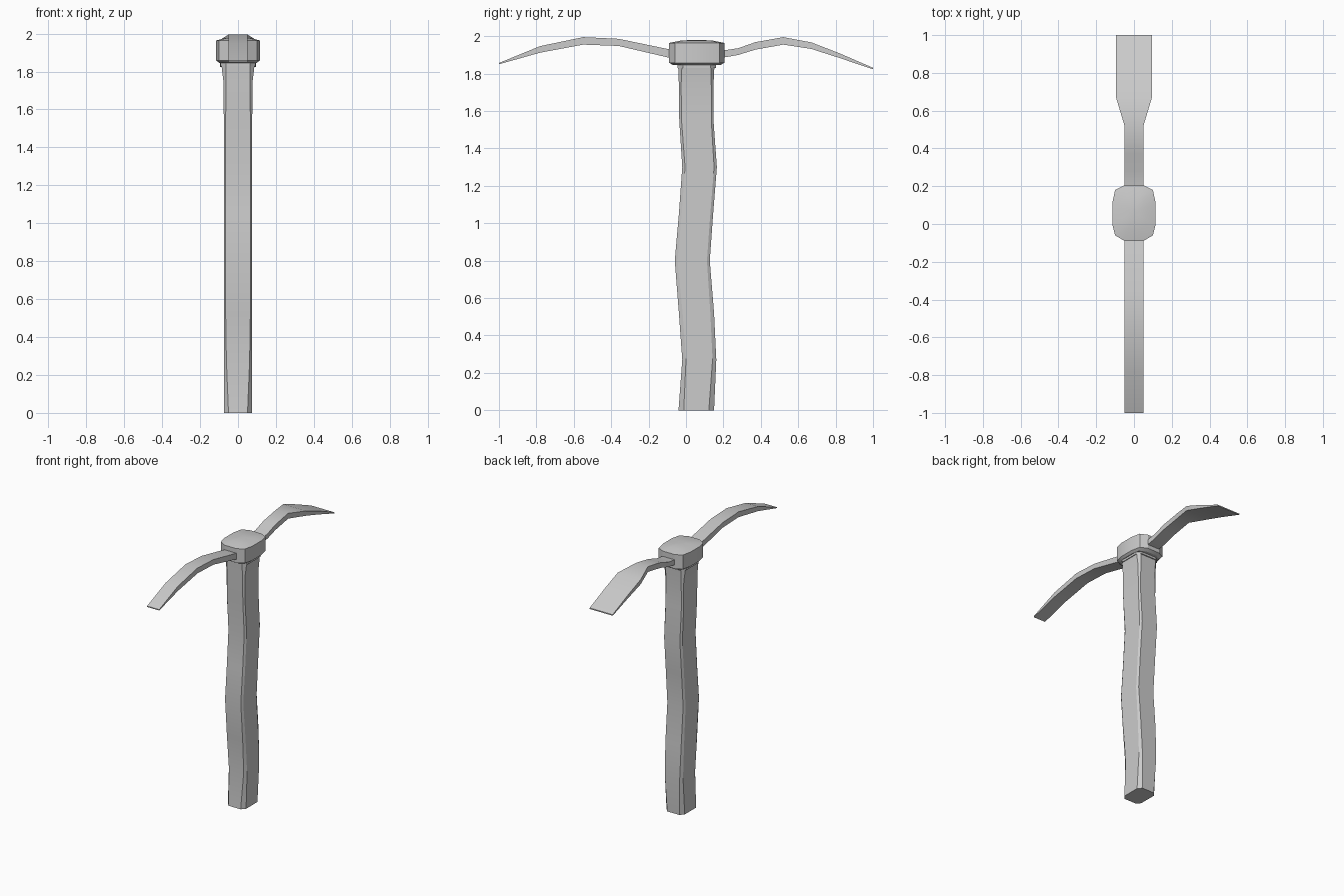
import bpy, bmesh, math

if "Cube" in bpy.data.objects:
    bpy.data.objects.remove(bpy.data.objects["Cube"])


def finish(name, bm, angle):
    bmesh.ops.recalc_face_normals(bm, faces=bm.faces)
    mesh = bpy.data.meshes.new(name)
    bm.to_mesh(mesh)
    bm.free()
    ob = bpy.data.objects.new(name, mesh)
    bpy.context.collection.objects.link(ob)
    bpy.ops.object.select_all(action='DESELECT')
    ob.select_set(True)
    bpy.context.view_layer.objects.active = ob
    bpy.ops.object.shade_smooth_by_angle(angle=math.radians(angle))
    return ob


def loft(name, rings, angle=25):
    """Skin a list of equal-length point rings and cap both ends."""
    bm = bmesh.new()
    loops = [[bm.verts.new(p) for p in ring] for ring in rings]
    n = len(loops[0])
    for a, b in zip(loops, loops[1:]):
        for i in range(n):
            j = (i + 1) % n
            bm.faces.new((a[i], a[j], b[j], b[i]))
    bm.faces.new(loops[0])
    bm.faces.new(loops[-1])
    return finish(name, bm, angle)


def chamfered(z, y0, y1, hx, cx, cy):
    """Rectangle with cut corners at height z."""
    return [(-hx + cx, y0, z), (hx - cx, y0, z), (hx, y0 + cy, z), (hx, y1 - cy, z),
            (hx - cx, y1, z), (-hx + cx, y1, z), (-hx, y1 - cy, z), (-hx, y0 + cy, z)]


# Wavy wooden handle: z, y min, y max, half width, corner cut in x and y
loft("handle", [chamfered(*s) for s in [
    (0.00, -0.040, 0.150, 0.075, 0.025, 0.028),
    (0.27, -0.020, 0.162, 0.075, 0.014, 0.020),
    (0.52, -0.038, 0.150, 0.075, 0.010, 0.020),
    (0.80, -0.060, 0.127, 0.075, 0.010, 0.015),
    (1.05, -0.038, 0.145, 0.075, 0.010, 0.015),
    (1.30, -0.020, 0.165, 0.075, 0.010, 0.015),
    (1.55, -0.036, 0.147, 0.075, 0.010, 0.012),
    (1.74, -0.038, 0.147, 0.076, 0.013, 0.012),
    (1.84, -0.042, 0.152, 0.088, 0.025, 0.020)]])

# Collar under the head
loft("collar", [chamfered(z, -0.045, 0.16, 0.093, 0.03, 0.03) for z in (1.83, 1.87)])

# Domed head block with twelve-sided outline
half = [(0.05, -0.09), (0.10, -0.06), (0.115, 0.0), (0.115, 0.11), (0.10, 0.18), (0.05, 0.205)]
outline = half + [(-x, y) for x, y in reversed(half)]
cy = 0.0575


def head_ring(s, z):
    return [(x * s, cy + (y - cy) * s, z) for x, y in outline]


loft("head", [head_ring(s, z) for s, z in [
    (0.85, 1.845), (1.0, 1.858), (1.0, 1.964), (0.6, 1.976), (0.2, 1.98)]])


def blade(name, stations):
    """Stations: y, bottom z, top z, half width."""
    loft(name, [[(-w, y, b), (w, y, b), (w, y, t), (-w, y, t)] for y, b, t, w in stations])


# Narrow pick blade at the front
blade("pick_blade", [
    (0.00, 1.865, 1.910, 0.05), (-0.09, 1.885, 1.930, 0.05), (-0.36, 1.948, 1.986, 0.05),
    (-0.55, 1.955, 1.995, 0.05), (-0.78, 1.912, 1.947, 0.05), (-1.00, 1.850, 1.857, 0.05)])

# Flared adze blade at the back
blade("adze_blade", [
    (0.10, 1.870, 1.910, 0.05), (0.20, 1.886, 1.924, 0.05), (0.28, 1.900, 1.936, 0.05),
    (0.37, 1.928, 1.968, 0.05), (0.52, 1.955, 1.995, 0.05), (0.67, 1.932, 1.967, 0.095),
    (0.82, 1.884, 1.909, 0.095), (1.00, 1.823, 1.831, 0.095)])
